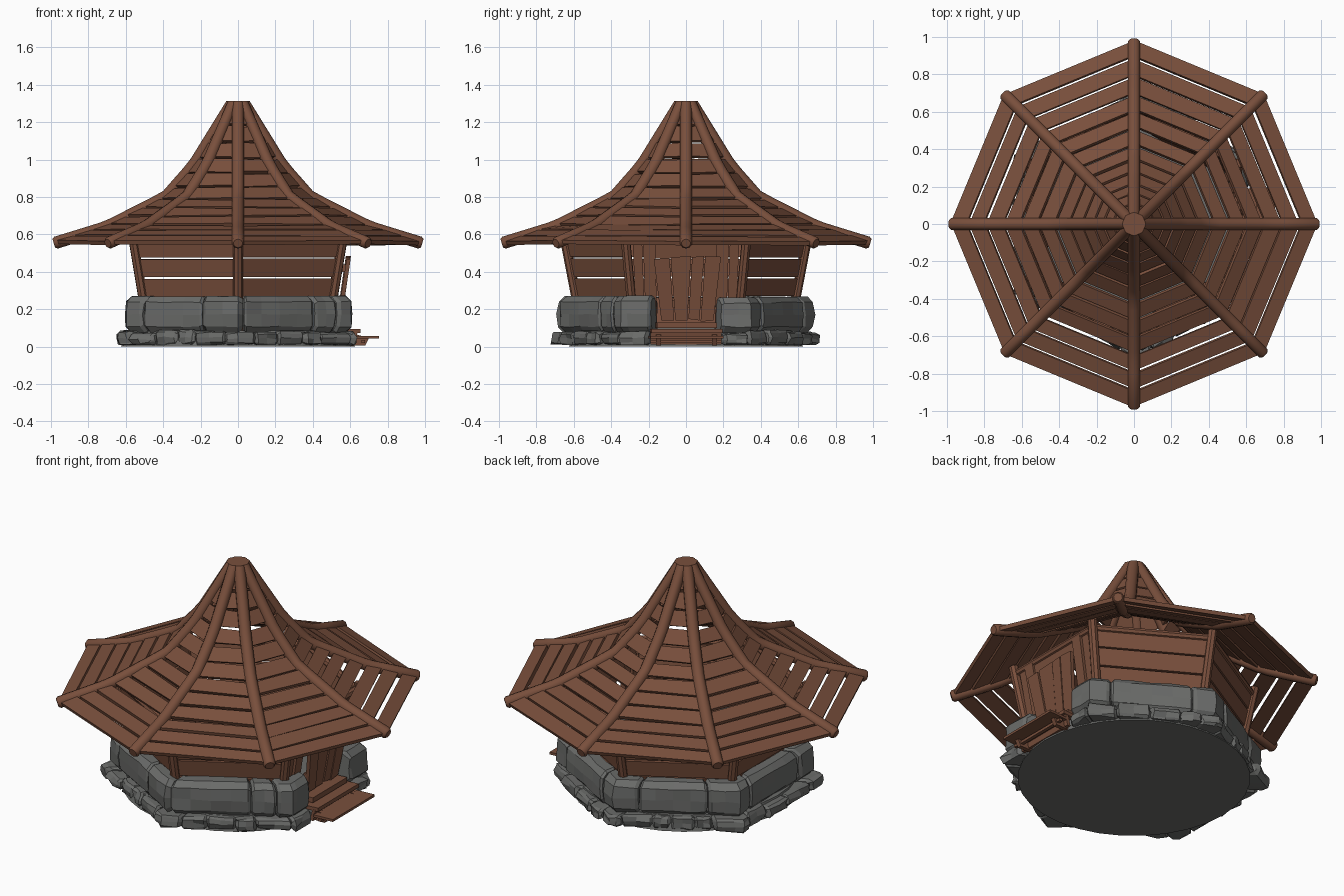
import bpy, bmesh, math, random
from mathutils import Vector, Matrix

if "Cube" in bpy.data.objects:
    bpy.data.objects.remove(bpy.data.objects["Cube"])

random.seed(4)
J = lambda a: random.uniform(-a, a)


def material(name, rgb):
    m = bpy.data.materials.new(name)
    m.diffuse_color = (*rgb, 1)
    m.use_nodes = True
    m.node_tree.nodes["Principled BSDF"].inputs["Base Color"].default_value = m.diffuse_color
    return m


WOOD = material("brown_wood", (0.19, 0.078, 0.045))
STONE = material("grey_stone", (0.145, 0.148, 0.142))


def finish(bm, name, mat, smooth=None):
    bmesh.ops.recalc_face_normals(bm, faces=bm.faces)
    me = bpy.data.meshes.new(name)
    bm.to_mesh(me)
    bm.free()
    me.materials.append(mat)
    ob = bpy.data.objects.new(name, me)
    bpy.context.collection.objects.link(ob)
    if smooth:
        bpy.ops.object.select_all(action='DESELECT')
        ob.select_set(True)
        bpy.context.view_layer.objects.active = ob
        bpy.ops.object.shade_smooth_by_angle(angle=math.radians(smooth))
    return ob


def slab(bm, quad, thick):
    """Board from four corner points and a thickness vector."""
    quad = [Vector(q) for q in quad]
    a = [bm.verts.new(q) for q in quad]
    b = [bm.verts.new(q + Vector(thick)) for q in quad]
    bm.faces.new(a)
    bm.faces.new(b[::-1])
    for i in range(4):
        j = (i + 1) % 4
        bm.faces.new((a[i], b[i], b[j], a[j]))


def loft(bm, rings):
    """Skin over rings of points, capped at both ends."""
    rings = [[bm.verts.new(p) for p in r] for r in rings]
    n = len(rings[0])
    for r, q in zip(rings, rings[1:]):
        for i in range(n):
            bm.faces.new((r[i], r[(i + 1) % n], q[(i + 1) % n], q[i]))
    bm.faces.new(rings[0][::-1])
    bm.faces.new(rings[-1])


def pole(bm, p, q, r, n=8):
    """Round pole from p to q."""
    p, q = Vector(p), Vector(q)
    rot = (q - p).to_track_quat('Z', 'Y').to_matrix()
    ring = [rot @ Vector((r * math.cos(t * math.tau / n), r * math.sin(t * math.tau / n), 0)) for t in range(n)]
    loft(bm, [[p + v for v in ring], [q + v for v in ring]])


def hexpt(s, R, z):
    """Point on a hexagon; s counts corners, side 0..1 faces +x."""
    k = math.floor(s)
    c = [Vector((math.cos(math.radians(60 * (k + i) - 30)), math.sin(math.radians(60 * (k + i) - 30)), 0)) for i in (0, 1)]
    p = c[0].lerp(c[1], s - k) * R
    p.z = z
    return p


# ---------- roof: eight curved beams and plank rows ----------
PROFILE = [(0.985, 0.552), (0.70, 0.640), (0.385, 0.800), (0.235, 0.97), (0.03, 1.312)]
LENS = [math.dist(a, b) for a, b in zip(PROFILE, PROFILE[1:])]


def along(d):
    """Point (r, z) at distance d up the roof profile."""
    for (a, b), l in zip(zip(PROFILE, PROFILE[1:]), LENS):
        if d <= l or b == PROFILE[-1]:
            return Vector(a).lerp(Vector(b), min(d / l, 1))
        d -= l


bm = bmesh.new()
N = 10
for k in range(8):
    rot = Matrix.Rotation(k * math.pi / 4, 3, 'Z')
    rings = []
    stations = [0, 0.012, 0.2, 0.27, 0.33, 0.58, 0.66, 0.72, 0.83, 0.9, sum(LENS)]
    for i, d in enumerate(stations):
        c = along(d)
        t = (along(d + 0.04) - along(max(d - 0.04, 0))).normalized()
        nrm = Vector((-t.y, t.x)) if i < len(stations) - 1 else Vector((-1, 0))
        rad = 0.024 if i == 0 else 0.033
        ring = []
        for a in range(N):
            u = math.cos(a * math.tau / N) * rad
            v = math.sin(a * math.tau / N) * rad
            ring.append(rot @ Vector((c.x - nrm.x * u, v, c.y - nrm.y * u)))
        rings.append(ring)
    loft(bm, rings)
finish(bm, "roof_beams", WOOD, 40)

bm = bmesh.new()
ROWS = 12
step = (sum(LENS) - 0.06) / ROWS
for k in range(8):
    mid = (k + 0.5) * math.pi / 4
    for i in range(ROWS):
        lo = along(0.005 + i * step + J(0.004))
        hi = along(0.005 + (i + 1) * step - 0.016 + J(0.005))
        pts = []
        for c, side in ((lo, 0), (lo, 1), (hi, 1), (hi, 0)):
            ang = (k + side) * math.pi / 4
            tang = Vector((-math.sin(mid), math.cos(mid), 0)) * (0.022 if side == 0 else -0.022)
            if c.x < 0.08:
                tang *= 0.3
            pts.append(Vector((c.x * math.cos(ang), c.x * math.sin(ang), c.y + 0.012 + J(0.004))) + tang)
        nrm = (pts[1] - pts[0]).cross(pts[3] - pts[0]).normalized()
        slab(bm, pts, -nrm * 0.022)
finish(bm, "roof_planks", WOOD)

# ---------- walls: leaning hexagon with open gaps ----------
wallR = lambda z: 0.59 + (z - 0.27) * 0.2
bm = bmesh.new()
for k in range(1, 6):
    out = hexpt(k + 0.5, 1, 0).normalized()
    for z0, z1 in ((0.10, 0.262), (0.27, 0.363), (0.373, 0.468), (0.478, 0.57)):
        z0, z1 = z0 + J(0.003), z1 + J(0.003)
        slab(bm, [hexpt(k + 0.02, wallR(z0), z0), hexpt(k + 0.98, wallR(z0), z0),
                  hexpt(k + 0.98, wallR(z1), z1), hexpt(k + 0.02, wallR(z1), z1)], -out * 0.022)
finish(bm, "wall_planks", WOOD)

bm = bmesh.new()
for k in range(6):
    pole(bm, hexpt(k, wallR(0.08), 0.08), hexpt(k, wallR(0.6), 0.62), 0.026)
    pole(bm, hexpt(k, wallR(0.57) - 0.01, 0.58), hexpt(k + 0.999, wallR(0.57) - 0.01, 0.58), 0.022)
finish(bm, "corner_posts_and_rails", WOOD, 40)

# ---------- entrance: frame, leaning door, steps ----------
wallX = lambda z: wallR(z) * 0.866
bm = bmesh.new()
for s in (-1, 1):
    for a, b, dx in ((0.285, 0.235, 0.0), (0.23, 0.165, 0.012)):
        slab(bm, [(wallX(0.09) + dx, s * a * 0.93, 0.09), (wallX(0.09) + dx, s * b * 0.93, 0.09),
                  (wallX(0.57) + dx, s * b, 0.57), (wallX(0.57) + dx, s * a, 0.57)], (-0.03, 0, 0))
slab(bm, [(wallX(0.47), -0.17, 0.47), (wallX(0.47), 0.17, 0.47),
          (wallX(0.57), 0.17, 0.57), (wallX(0.57), -0.17, 0.57)], (-0.03, 0, 0))
finish(bm, "door_frame", WOOD)

bm = bmesh.new()
bottom = [-0.135, -0.06, 0.01, 0.075, 0.15]
top = [-0.175, -0.085, 0.03, 0.10, 0.19]
for i in range(4):
    zt, x = 0.475 + J(0.012), J(0.006)
    slab(bm, [(0.552 + x, bottom[i] + 0.003, 0.14 + J(0.008)), (0.552 + x, bottom[i + 1] - 0.003, 0.14),
              (0.602 + x, top[i + 1] - 0.003, zt), (0.602 + x, top[i] + 0.003, zt + J(0.008))], (-0.022, 0, 0))
for z in (0.21, 0.40):
    x = 0.535 + (z - 0.14) * 0.15
    slab(bm, [(x, -0.14, z), (x, 0.14, z), (x + 0.006, 0.14, z + 0.04), (x + 0.006, -0.14, z + 0.04)], (-0.025, 0, 0))
finish(bm, "door", WOOD)

bm = bmesh.new()
# threshold, upper tread, lower tread
for x0, x1, z, w, th in ((0.50, 0.60, 0.13, 0.165, 0.03), (0.56, 0.655, 0.095, 0.195, 0.022), (0.63, 0.755, 0.056, 0.20, 0.014)):
    slab(bm, [(x0, -w, z), (x1, -w + 0.01, z), (x1, w, z), (x0, w - 0.01, z)], (0, 0, -th))
# risers and stringers
slab(bm, [(0.625, -0.19, 0.012), (0.625, 0.19, 0.012), (0.64, 0.19, 0.08), (0.64, -0.19, 0.08)], (-0.02, 0, 0))
for y in (-0.16, 0.14):
    slab(bm, [(0.6, y, 0.005), (0.68, y, 0.005), (0.70, y, 0.045), (0.6, y, 0.075)], (0, 0.025, 0))
slab(bm, [(0.68, -0.19, 0.02), (0.68, 0.19, 0.02), (0.68, 0.19, 0.036), (0.68, -0.19, 0.036)], (-0.02, 0, 0))
finish(bm, "entrance_steps", WOOD)


# ---------- stonework ----------
def stone(bm, s0, s1, r0, r1, z0, z1, rough, shrink):
    """Rounded irregular block following the hexagon from s0 to s1."""
    c, b = 0.3, (z1 - z0) * 0.16
    section = [(r0, z0), (r1 - b, z0), (r1, z0 + b), (r1 + rough * 0.4, (z0 + z1) / 2),
               (r1, z1 - b), (r1 - b * 1.2, z1), (r0 + b, z1), (r0, z1 - b)]
    mr, mz = (r0 + r1) / 2, (z0 + z1) / 2
    n = max(2, round((s1 - s0) / 0.15))
    samples = [s0, s0 + 0.022] + [s0 + (s1 - s0) * i / n for i in range(1, n)] + [s1 - 0.022, s1]
    corner = [k for k in range(1, 7) if s0 + 0.03 < k < s1 - 0.03]
    samples = sorted([s for s in samples if all(abs(s - k) > 0.03 for k in corner)] + corner)
    rings = []
    for i, s in enumerate(samples):
        f = shrink if i in (0, len(samples) - 1) else 1
        rings.append([hexpt(s + J(rough * 0.4), mr + (r - mr) * f + J(rough),
                            min(z1, max(z0, mz + (z - mz) * f + J(rough * 0.5)))) for r, z in section])
    loft(bm, rings)


# large upper blocks, open at the door
bm = bmesh.new()
cuts = [0.77, 1.16, 1.82, 2.2, 2.75, 3.14, 3.8, 4.15, 4.68, 5.05, 5.68, 5.88, 6.23]
for a, b in zip(cuts, cuts[1:]):
    stone(bm, a + 0.004, b - 0.004, 0.56, 0.69 + J(0.008), 0.075, 0.268 + J(0.005), 0.007, 0.86)
finish(bm, "upper_stone_wall", STONE)

# small foundation rubble
bm = bmesh.new()
s = 0.78
while s < 6.2:
    e = min(s + random.uniform(0.14, 0.32), 6.22)
    if 6.22 - e < 0.1:
        e = 6.22
    stone(bm, s, e, 0.60, 0.722 + J(0.022), 0.008, 0.082 + J(0.01), 0.011, 0.68)
    s = e - 0.005
finish(bm, "foundation_rubble", STONE)

# round floor slab
bm = bmesh.new()
bmesh.ops.create_cone(bm, cap_ends=True, segments=32, radius1=0.625, radius2=0.60, depth=0.085,
                      matrix=Matrix.Translation((0, 0, 0.0425)))
finish(bm, "floor_slab", STONE)
